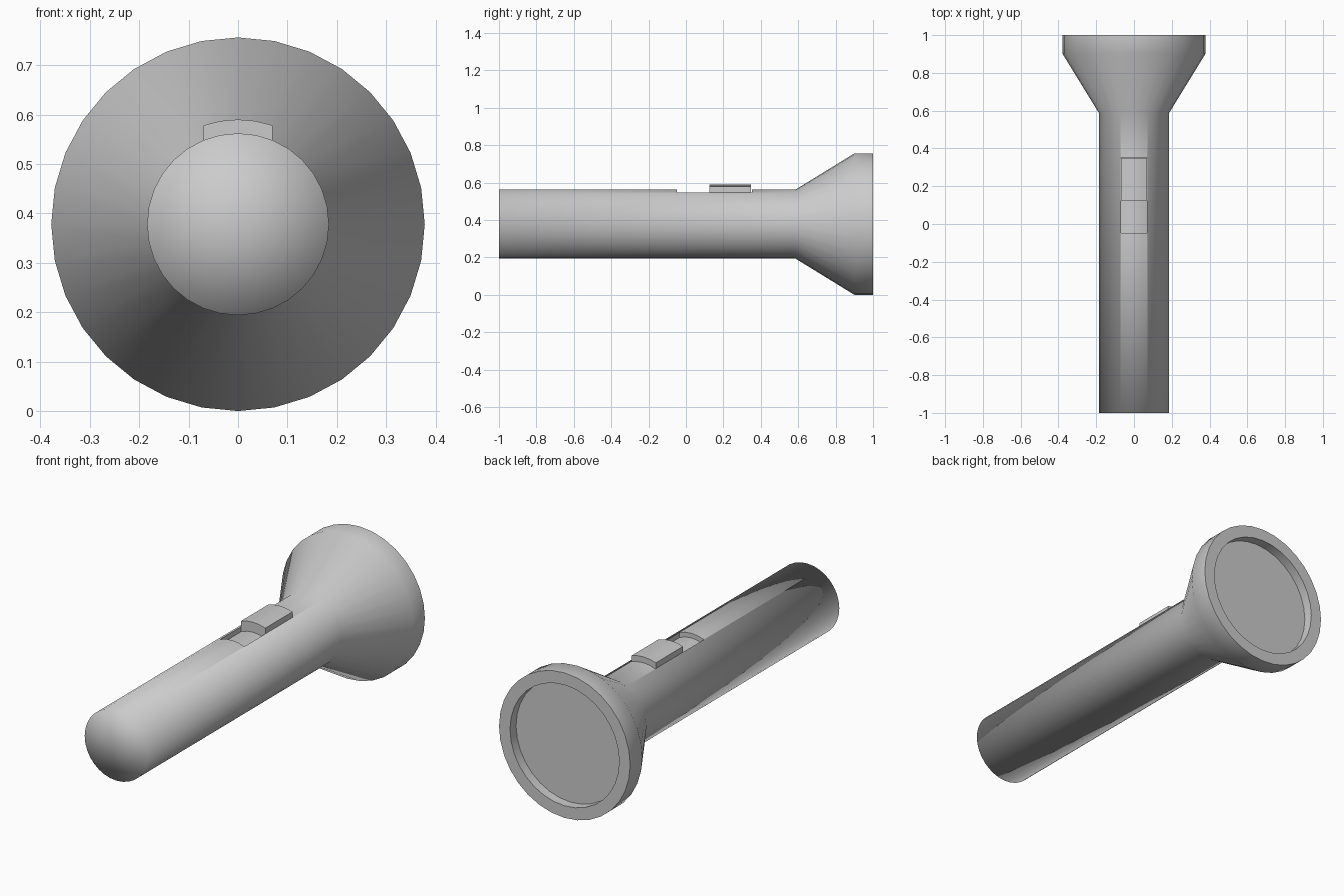
import bpy, bmesh
from math import pi, sin, cos, asin, radians

if "Cube" in bpy.data.objects:
    bpy.data.objects.remove(bpy.data.objects["Cube"])

AXIS_Z = 0.378   # height of the torch axis
SIDES = 32


def add_object(name, bm):
    bmesh.ops.recalc_face_normals(bm, faces=bm.faces)
    mesh = bpy.data.meshes.new(name)
    bm.to_mesh(mesh)
    bm.free()
    ob = bpy.data.objects.new(name, mesh)
    bpy.context.collection.objects.link(ob)
    return ob


def lathe(name, profile):
    """Revolve (radius, y) points around the torch axis; ends are centre points."""
    bm = bmesh.new()
    rings = []
    for r, y in profile:
        if r == 0:
            rings.append([bm.verts.new((0, y, AXIS_Z))] * SIDES)
        else:
            rings.append([bm.verts.new((r * sin(2 * pi * i / SIDES), y,
                                        AXIS_Z + r * cos(2 * pi * i / SIDES)))
                          for i in range(SIDES)])
    for a, b in zip(rings, rings[1:]):
        for i in range(SIDES):
            j = (i + 1) % SIDES
            bm.faces.new(dict.fromkeys((a[i], a[j], b[j], b[i])))
    return add_object(name, bm)


def arc_block(name, half_w, r_in, r_out, y0, y1, steps=4):
    """Block with vertical sides whose top and bottom follow the barrel."""
    bm = bmesh.new()
    xs = [half_w * (2 * i / steps - 1) for i in range(steps + 1)]
    section = [(x, r_in * cos(asin(x / r_in))) for x in xs]
    section += [(x, r_out * cos(asin(x / r_out))) for x in reversed(xs)]
    face = bm.faces.new([bm.verts.new((x, y0, AXIS_Z + z)) for x, z in section])
    ext = bmesh.ops.extrude_face_region(bm, geom=[face], use_keep_orig=True)
    bmesh.ops.translate(bm, vec=(0, y1 - y0, 0),
                        verts=[g for g in ext["geom"] if isinstance(g, bmesh.types.BMVert)])
    return add_object(name, bm)


def shade(ob, limit, soft_before=-9):
    """Smooth shading, sharp above the limit angle except behind soft_before."""
    bm = bmesh.new()
    bm.from_mesh(ob.data)
    for f in bm.faces:
        f.smooth = True
    for e in bm.edges:
        e.smooth = e.calc_face_angle(0) < radians(limit) or e.verts[0].co.y < soft_before
    bm.to_mesh(ob.data)
    bm.free()


# Handle, flared head, rim and recessed lens in one revolved body
body = lathe("torch_body", [(0, -1), (0.184, -1), (0.184, 0.585), (0.378, 0.90),
                            (0.378, 1), (0.315, 1), (0.315, 0.95), (0, 0.95)])

# Switch slot cut into the handle
cutter = arc_block("slot_cutter", 0.07, 0.16, 0.24, -0.047, 0.353)
cutter.hide_render = True
mod = body.modifiers.new("slot", 'BOOLEAN')
mod.operation = 'DIFFERENCE'
mod.solver = 'EXACT'
mod.object = cutter
bpy.context.view_layer.objects.active = body
bpy.ops.object.modifier_apply(modifier="slot")
bpy.data.objects.remove(cutter)
shade(body, 40, soft_before=-0.99)

# Sliding switch
switch = arc_block("switch", 0.07, 0.158, 0.212, 0.125, 0.348)
shade(switch, 40)
